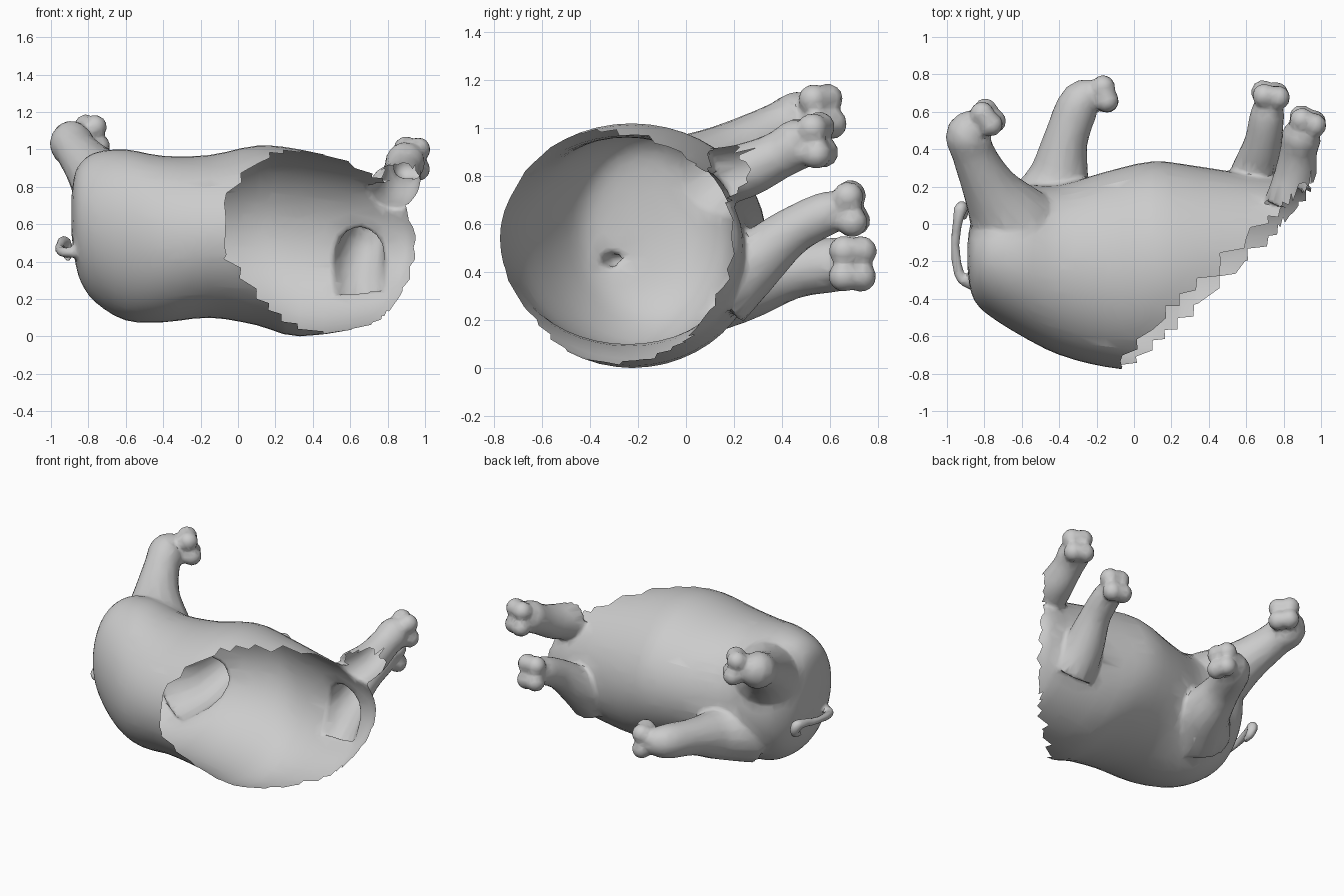
import bpy, bmesh, math
from mathutils import Vector

if "Cube" in bpy.data.objects:
    bpy.data.objects.remove(bpy.data.objects["Cube"])

grey = bpy.data.materials.new("plain_grey")
grey.diffuse_color = (0.6, 0.6, 0.6, 1)
grey.use_nodes = True
grey.node_tree.nodes["Principled BSDF"].inputs["Base Color"].default_value = grey.diffuse_color


def spline(rows, steps):
    """Catmull-Rom resampling of rows of numbers."""
    out = []
    for i in range(len(rows) - 1):
        a, b, c, d = (rows[max(0, min(len(rows) - 1, i + k))] for k in (-1, 0, 1, 2))
        for s in range(steps):
            t = s / steps
            out.append([0.5 * (2 * q + (r - p) * t + (2 * p - 5 * q + 4 * r - u) * t * t
                               + (3 * q - p - 3 * r + u) * t ** 3)
                        for p, q, r, u in zip(a, b, c, d)])
    return out + [list(rows[-1])]


def skin(bm, rings):
    """Closed surface through rings of points."""
    loops = [[bm.verts.new(p) for p in ring] for ring in rings]
    n = len(loops[0])
    for a, b in zip(loops, loops[1:]):
        for i in range(n):
            bm.faces.new((a[i], a[(i + 1) % n], b[(i + 1) % n], b[i]))
    bm.faces.new(loops[0][::-1])
    bm.faces.new(loops[-1])


def across(d):
    """Two directions square to d."""
    u = d.cross(Vector((0.1, 0.05, 1))).normalized()
    return u, d.cross(u).normalized()


def limb(bm, path, n=16):
    """Tube along (x, y, z, radius) stations."""
    pts = spline(path, 4)
    rings = []
    for i, p in enumerate(pts):
        c = Vector(p[:3])
        u, v = across(Vector(pts[min(i + 1, len(pts) - 1)][:3]) - Vector(pts[max(i - 1, 0)][:3]))
        rings.append([c + p[3] * (u * math.cos(2 * math.pi * k / n) + v * math.sin(2 * math.pi * k / n))
                      for k in range(n)])
    skin(bm, rings)


def paw(bm, path):
    """Ring of four toe pads around the tip of a leg."""
    tip, before = Vector(path[-1][:3]), Vector(path[-2][:3])
    u, v = across(tip - before)
    for k in range(4):
        a = math.pi * (k / 2 + 0.25)
        new = bmesh.ops.create_icosphere(bm, subdivisions=3, radius=.065)["verts"]
        bmesh.ops.translate(bm, verts=new, vec=tip + .075 * (u * math.cos(a) * .7 + v * math.sin(a)))


bm = bmesh.new()

# torso: x, y min, y max, z min, z max
torso = [
    (-.89, -.24, -.10, .55, .75), (-.875, -.35, .0, .42, .86), (-.84, -.43, .08, .29, .93),
    (-.76, -.50, .17, .18, .985), (-.60, -.60, .21, .085, 1.0), (-.40, -.70, .21, .075, .965),
    (-.15, -.765, .28, .10, .97), (.10, -.785, .335, .06, 1.02), (.33, -.76, .31, 0, 1.0),
    (.72, -.60, .25, .06, .91), (.83, -.45, .24, .13, .87), (.92, -.30, .22, .25, .76),
    (.99, -.10, .14, .40, .62)]
rings = []
for x, y0, y1, z0, z1 in spline(torso, 3):
    rings.append([(x, (y0 + y1) / 2 + (y1 - y0) / 2 * math.cos(a), (z0 + z1) / 2 + (z1 - z0) / 2 * math.sin(a))
                  for a in (2 * math.pi * k / 48 for k in range(48))])
skin(bm, rings)

# legs from hip or shoulder to paw
hind_upper = [(-.66, .02, .76, .23), (-.77, .19, .88, .15), (-.86, .38, .99, .115),
              (-.88, .49, 1.04, .12), (-.78, .57, 1.07, .05)]
hind_lower = [(-.50, .03, .35, .23), (-.41, .23, .36, .17), (-.365, .45, .41, .12),
              (-.28, .66, .435, .11), (-.155, .695, .435, .06)]
fore_lower = [(.64, .13, .32, .17), (.65, .27, .43, .135), (.69, .44, .57, .10),
              (.715, .60, .65, .09), (.73, .69, .665, .05)]
fore_upper = [(.82, .10, .79, .125), (.86, .25, .825, .115), (.88, .39, .89, .10),
              (.90, .48, .94, .105), (.93, .55, .95, .05)]
for leg in (hind_upper, hind_lower, fore_lower, fore_upper):
    limb(bm, leg)
    paw(bm, leg)

# curled tail
tail = [(-.85, -.33, .45, .03), (-.93, -.28, .45, .03), (-.955, -.12, .47, .025), (-.94, .03, .50, .03),
        (-.925, .085, .50, .038), (-.91, .08, .44, .03), (-.91, .02, .42, .02)]
limb(bm, tail, 10)

bmesh.ops.recalc_face_normals(bm, faces=bm.faces)
mesh = bpy.data.meshes.new("animal_body")
bm.to_mesh(mesh)
bm.free()
body = bpy.data.objects.new("animal_body", mesh)
bpy.context.collection.objects.link(body)

# fuse the parts into one soft skin
fuse = body.modifiers.new("fuse", "REMESH")
fuse.mode = "VOXEL"
fuse.voxel_size = .015
soft = body.modifiers.new("soften", "SMOOTH")
soft.iterations = 4
thin = body.modifiers.new("simplify", "DECIMATE")
thin.ratio = .08
fused = bpy.data.meshes.new_from_object(body.evaluated_get(bpy.context.evaluated_depsgraph_get()))
body.modifiers.clear()
body.data = fused

# ragged slanting opening at the front of the hollow skin
bm = bmesh.new()
bm.from_mesh(fused)
gone = []
for f in bm.faces:
    c = f.calc_center_median()
    if c.y < .28 and c.y - .95 * c.x + .70 - .12 * (c.z - .5) < 0:
        gone.append(f)
bmesh.ops.delete(bm, geom=gone, context="FACES")
bm.to_mesh(fused)
bm.free()

fused.materials.clear()
fused.materials.append(grey)
bpy.context.view_layer.objects.active = body
body.select_set(True)
bpy.ops.object.shade_smooth_by_angle(angle=math.radians(40))
